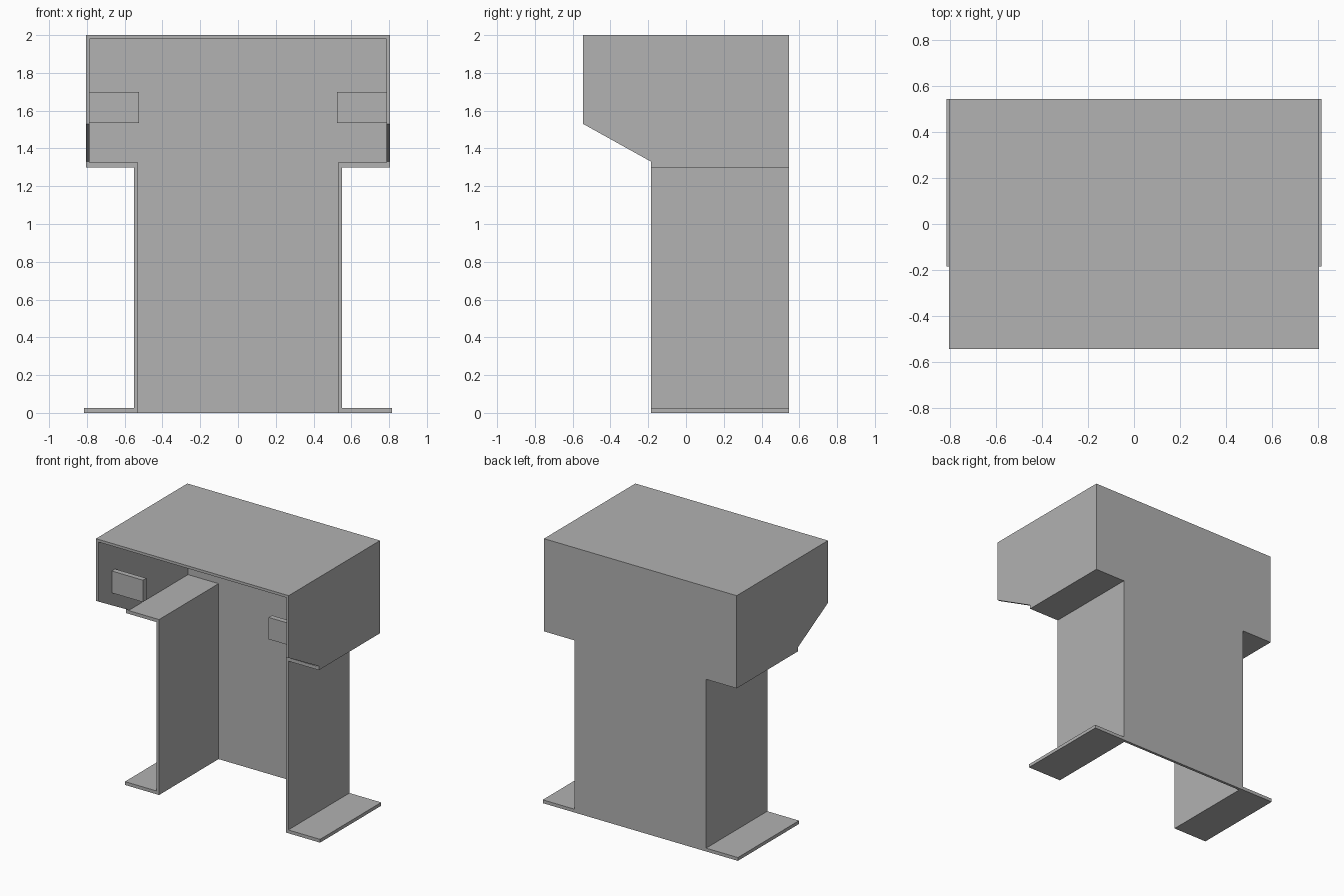
import bpy
import bmesh

cube = bpy.data.objects.get("Cube")
if cube:
    bpy.data.objects.remove(cube, do_unlink=True)

grey = bpy.data.materials.new("plain grey")
grey.use_nodes = True
colour = (0.445, 0.445, 0.445, 1)
grey.diffuse_color = colour
grey.node_tree.nodes["Principled BSDF"].inputs["Base Color"].default_value = colour

# Main dimensions
TOP, SHELF, FOOT = 2.0, 1.30, 0.025
HOOD_X, LEG_X, FOOT_X = 0.805, 0.55, 0.815
FRONT, BACK, LEG_FRONT = -0.545, 0.545, -0.185
T = 0.02
INNER_BACK = BACK - T
INNER_X = HOOD_X - T
LEG_IN = LEG_X - T


def prism(name, outline, axis, start, end):
    """Extrude a flat outline along x (outline in y, z) or y (outline in x, z)."""
    bm = bmesh.new()
    place = (lambda p: (start, p[0], p[1])) if axis == "x" else (lambda p: (p[0], start, p[1]))
    face = bm.faces.new([bm.verts.new(place(p)) for p in outline])
    new = bmesh.ops.extrude_face_region(bm, geom=[face])["geom"]
    move = (end - start, 0, 0) if axis == "x" else (0, end - start, 0)
    bmesh.ops.translate(bm, vec=move, verts=[v for v in new if isinstance(v, bmesh.types.BMVert)])
    bmesh.ops.recalc_face_normals(bm, faces=bm.faces)
    mesh = bpy.data.meshes.new(name)
    bm.to_mesh(mesh)
    bm.free()
    mesh.materials.append(grey)
    obj = bpy.data.objects.new(name, mesh)
    bpy.context.collection.objects.link(obj)
    return obj


def rect(a0, a1, z0, z1):
    return [(a0, z0), (a1, z0), (a1, z1), (a0, z1)]


# Back panel: wide hood, narrower body, thin feet
half = [(FOOT_X, 0), (FOOT_X, FOOT), (LEG_X, FOOT), (LEG_X, SHELF), (HOOD_X, SHELF), (HOOD_X, TOP)]
prism("back_panel", half + [(-x, z) for x, z in reversed(half)], "y", INNER_BACK, BACK)

# Roof of the hood
prism("top_panel", rect(-HOOD_X, HOOD_X, TOP - T, TOP), "y", FRONT, INNER_BACK)

for side, s in (("left", 1), ("right", -1)):
    # Hood cheek with the sloping lower front corner
    cheek = [(FRONT, TOP - T), (FRONT, 1.53), (LEG_FRONT, 1.33), (LEG_FRONT, SHELF),
             (INNER_BACK, SHELF), (INNER_BACK, TOP - T)]
    prism(side + "_hood_side", cheek, "x", s * INNER_X, s * HOOD_X)

    # Folded sheet: shelf, leg wall and foot flange
    fold = [(LEG_IN, 0), (FOOT_X, 0), (FOOT_X, FOOT), (LEG_X, FOOT), (LEG_X, SHELF),
            (INNER_X, SHELF), (INNER_X, SHELF + FOOT), (LEG_IN, SHELF + FOOT)]
    prism(side + "_leg_sheet", [(s * x, z) for x, z in fold], "y", LEG_FRONT, INNER_BACK)

    # Small block on the inside of the hood
    prism(side + "_inner_block", rect(s * 0.525, s * INNER_X, 1.535, 1.70), "y", -0.385, -0.345)
